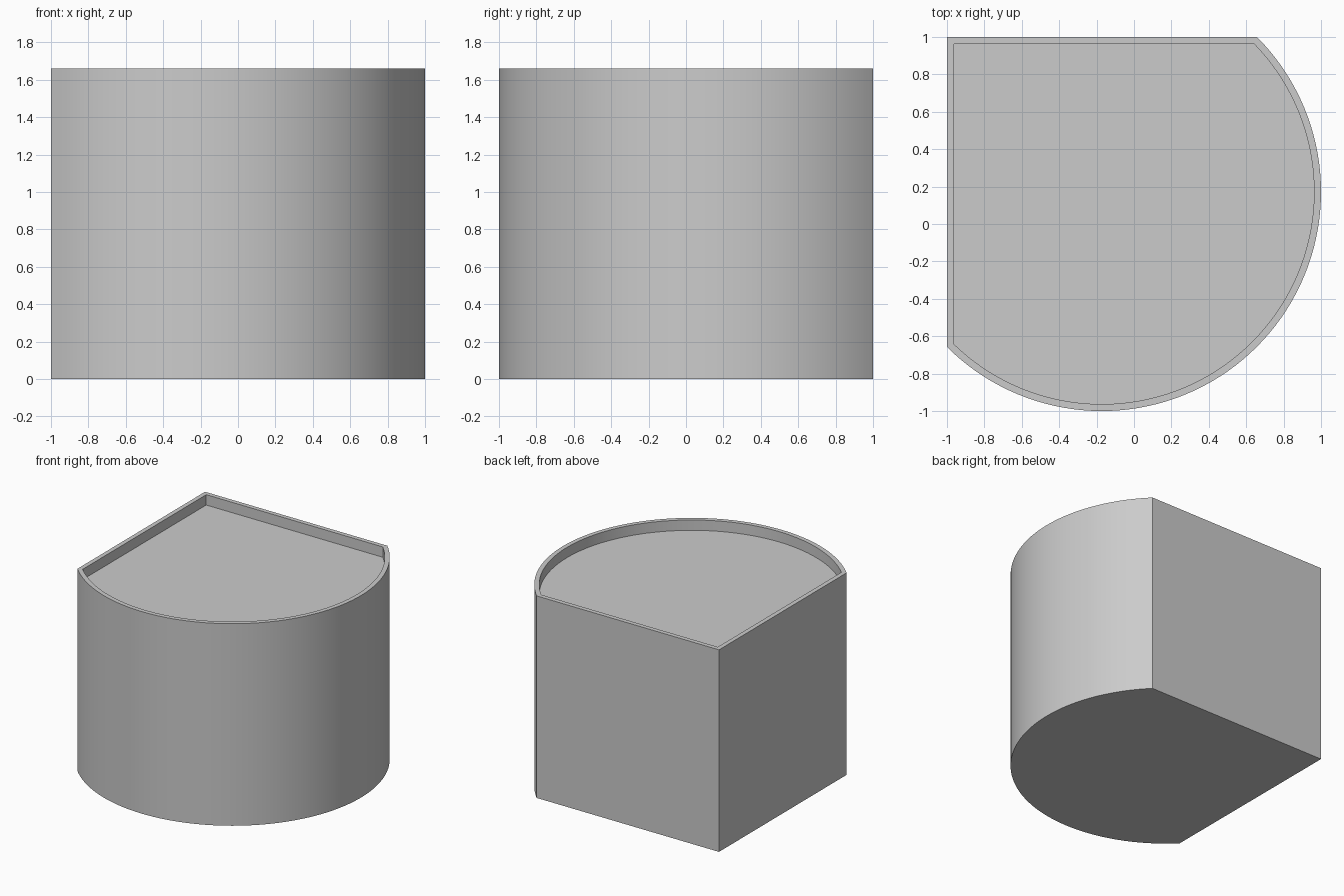
import bpy
import bmesh
import math

cube = bpy.data.objects.get("Cube")
if cube:
    bpy.data.objects.remove(cube, do_unlink=True)

HEIGHT = 1.66
WALL = 0.037
RECESS = 0.085
CENTRE = 0.172          # arc centre is at (-CENTRE, CENTRE)
RADIUS = 1 + CENTRE
SEGMENTS = 72


def outline(inset):
    """Square back corner joined by a round front, shrunk by inset."""
    side, r = 1 - inset, RADIUS - inset
    a = math.asin((side - CENTRE) / r)
    start, end = -math.pi / 2 - (math.pi / 2 - a), a
    start = -math.pi / 2 - a
    pts = [(-side, side)]
    for i in range(SEGMENTS + 1):
        t = start + (end - start) * i / SEGMENTS
        pts.append((-CENTRE + r * math.cos(t), CENTRE + r * math.sin(t)))
    return pts


def ring(bm, inset, z):
    return [bm.verts.new((x, y, z)) for x, y in outline(inset)]


def bridge(bm, low, high):
    n = len(low)
    for i in range(n):
        j = (i + 1) % n
        bm.faces.new((low[i], low[j], high[j], high[i]))


# Single grey finish
grey = bpy.data.materials.new("light_grey")
grey.use_nodes = True
colour = (0.6, 0.6, 0.6, 1)
grey.diffuse_color = colour
grey.node_tree.nodes["Principled BSDF"].inputs["Base Color"].default_value = colour

# Body: outer wall, raised rim and sunken top
bm = bmesh.new()
rings = [ring(bm, 0, 0), ring(bm, 0, HEIGHT),
         ring(bm, WALL, HEIGHT), ring(bm, WALL, HEIGHT - RECESS)]
for low, high in zip(rings, rings[1:]):
    bridge(bm, low, high)
bm.faces.new(list(reversed(rings[0])))
bm.faces.new(rings[-1])
bmesh.ops.recalc_face_normals(bm, faces=bm.faces)

mesh = bpy.data.meshes.new("rounded_corner_body")
bm.to_mesh(mesh)
bm.free()
mesh.materials.append(grey)
body = bpy.data.objects.new("rounded_corner_body", mesh)
bpy.context.collection.objects.link(body)

bpy.ops.object.select_all(action="DESELECT")
body.select_set(True)
bpy.context.view_layer.objects.active = body
bpy.ops.object.shade_smooth_by_angle(angle=math.radians(30))
